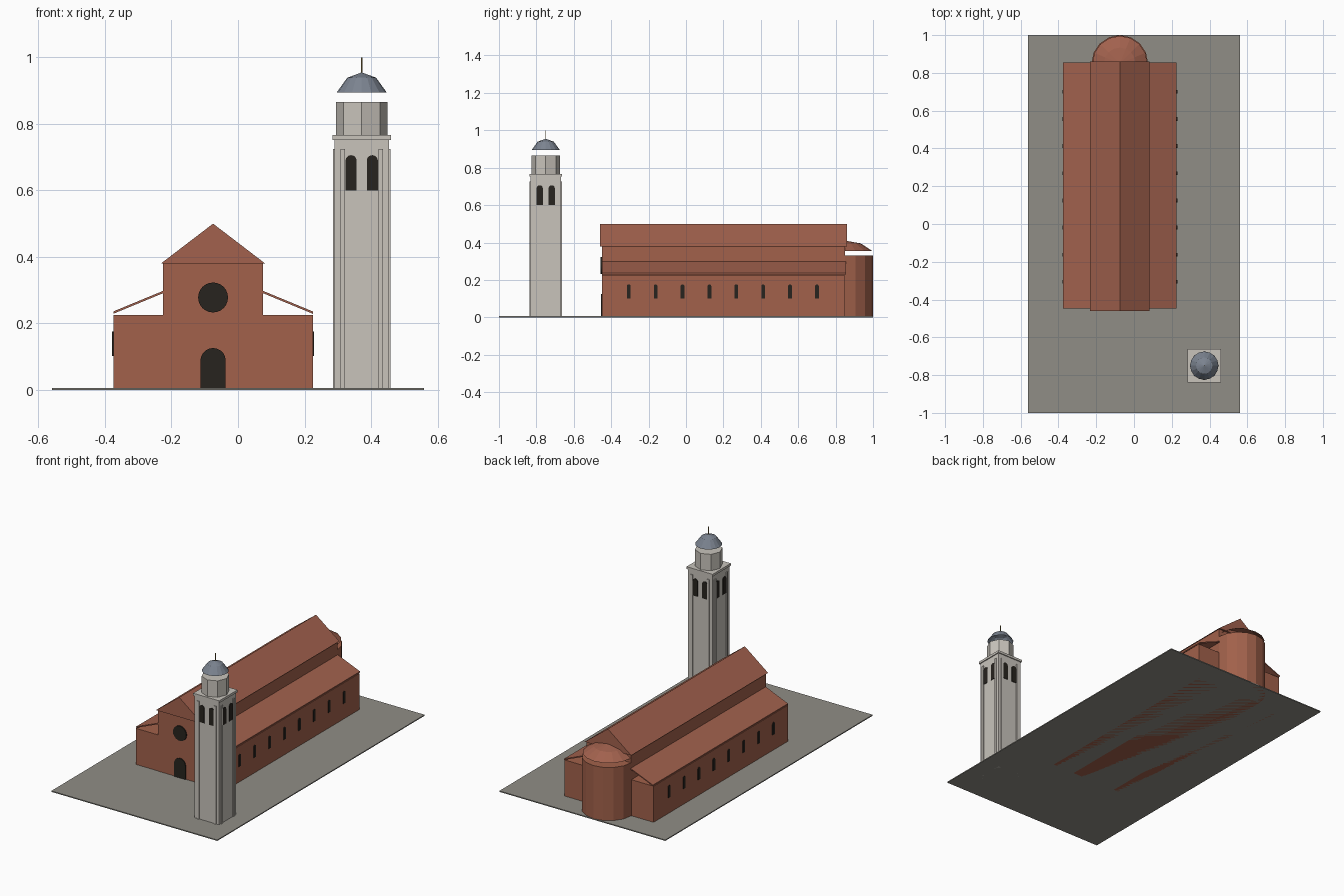
import bpy, bmesh, math
from mathutils import Matrix, Vector

if "Cube" in bpy.data.objects:
    bpy.data.objects.remove(bpy.data.objects["Cube"])


def material(name, rgb):
    m = bpy.data.materials.new(name)
    m.diffuse_color = (*rgb, 1)
    m.use_nodes = True
    m.node_tree.nodes["Principled BSDF"].inputs["Base Color"].default_value = m.diffuse_color
    return m


BRICK = material("brick", (0.36, 0.12, 0.07))
TILE = material("roof_tile", (0.36, 0.12, 0.075))
STONE = material("stone", (0.58, 0.55, 0.50))
LEAD = material("lead", (0.20, 0.23, 0.28))
DARK = material("dark_opening", (0.02, 0.017, 0.013))
PAVING = material("paving", (0.28, 0.27, 0.24))
METAL = material("gilt_metal", (0.35, 0.25, 0.08))


def finish(name, bm, mat, matrix=None):
    bmesh.ops.recalc_face_normals(bm, faces=bm.faces)
    me = bpy.data.meshes.new(name)
    bm.to_mesh(me)
    bm.free()
    me.materials.append(mat)
    ob = bpy.data.objects.new(name, me)
    bpy.context.collection.objects.link(ob)
    if matrix:
        ob.matrix_world = matrix
    return ob


def box(name, lo, hi, mat, matrix=None):
    lo, hi = Vector(lo), Vector(hi)
    bm = bmesh.new()
    bmesh.ops.create_cube(bm, size=1, matrix=Matrix.Translation((lo + hi) / 2)
                          @ Matrix.Diagonal((*(hi - lo), 1)))
    return finish(name, bm, mat, matrix)


def prism(name, profile, y0, y1, mat, matrix=None):
    """Extrude an x-z profile along y."""
    bm = bmesh.new()
    face = bm.faces.new([bm.verts.new((x, y0, z)) for x, z in profile])
    out = bmesh.ops.extrude_face_region(bm, geom=[face])
    bmesh.ops.translate(bm, vec=(0, y1 - y0, 0),
                        verts=[v for v in out["geom"] if isinstance(v, bmesh.types.BMVert)])
    return finish(name, bm, mat, matrix)


def cylinder(name, x, y, z0, z1, r, sides, mat):
    bm = bmesh.new()
    bmesh.ops.create_cone(bm, cap_ends=True, segments=sides, radius1=r, radius2=r, depth=z1 - z0,
                          matrix=Matrix.Translation((x, y, (z0 + z1) / 2)))
    return finish(name, bm, mat)


def dome(name, x, y, z, r, h, mat):
    """Open cap: the top two rings of a coarse sphere centred at z."""
    bm = bmesh.new()
    bmesh.ops.create_uvsphere(bm, u_segments=16, v_segments=6, radius=1)
    bmesh.ops.delete(bm, geom=[v for v in bm.verts if v.co.z < 0.4], context='VERTS')
    bm.transform(Matrix.Translation((x, y, z)) @ Matrix.Diagonal((r, r, h, 1)))
    return finish(name, bm, mat)


def arch(cx, w, z0, z1, n=10):
    r = w / 2
    return [(cx - r, z0), (cx + r, z0)] + [
        (cx + r * math.cos(math.pi * i / n), z1 - r + r * math.sin(math.pi * i / n))
        for i in range(n + 1)]


# Ground slab
box("ground", (-0.56, -1, 0), (0.56, 1, 0.006), PAVING)

# Nave with gabled roof
CX = -0.075
box("nave", (CX - 0.15, -0.45, 0), (CX + 0.15, 0.85, 0.38), BRICK)
prism("nave_roof", [(CX - 0.157, 0.38), (CX + 0.157, 0.38), (CX, 0.50)], -0.46, 0.86, TILE)

# Aisles with lean-to roofs and side windows
for side, s in (("left", -1), ("right", 1)):
    xi, xo = CX + s * 0.15, CX + s * 0.30
    box(side + "_aisle", (min(xi, xo), -0.448, 0), (max(xi, xo), 0.848, 0.226), BRICK)
    prism(side + "_aisle_roof", [(xo, 0.229), (xi, 0.291), (xi, 0.298), (xo, 0.236)],
          -0.448, 0.855, TILE)
    for i in range(8):
        m = Matrix.Translation((xo, -0.306 + i * 0.1437, 0)) @ Matrix.Rotation(s * math.pi / 2, 4, 'Z')
        prism(f"{side}_aisle_window_{i}", arch(0, 0.02, 0.102, 0.176), -0.004, 0.004, DARK, m)

# Facade door and round window
prism("door", arch(CX, 0.076, 0.006, 0.126), -0.455, -0.445, DARK)
prism("round_window", [(CX + 0.045 * math.cos(math.tau * i / 24), 0.278 + 0.045 * math.sin(math.tau * i / 24))
                       for i in range(24)], -0.456, -0.445, DARK)

# Apse and its raised half dome
cylinder("apse", CX, 0.85, 0, 0.33, 0.15, 16, BRICK)
dome("apse_dome", CX, 0.85, 0.30, 0.168, 0.11, TILE)

# Bell tower
TX, TY = 0.372, -0.75
box("tower_shaft", (TX - 0.082, TY - 0.082, 0), (TX + 0.082, TY + 0.082, 0.752), STONE)
box("tower_cornice", (TX - 0.088, TY - 0.088, 0.752), (TX + 0.088, TY + 0.088, 0.766), STONE)
for k in range(4):
    m = Matrix.Translation((TX, TY, 0)) @ Matrix.Rotation(k * math.pi / 2, 4, 'Z')
    for j, s in enumerate((-1, 1)):
        box(f"tower_pilaster_{k}_{j}", (s * 0.057 - 0.007, -0.087, 0),
            (s * 0.057 + 0.007, -0.08, 0.725), STONE, m)
        prism(f"belfry_opening_{k}_{j}", arch(s * 0.032, 0.033, 0.60, 0.706),
              -0.085, -0.078, DARK, m)

# Octagonal drum, dome and finial
cylinder("tower_drum", TX, TY, 0.766, 0.866, 0.077, 8, STONE)
dome("tower_dome", TX, TY, 0.835, 0.0866, 0.12, LEAD)
cylinder("finial", TX, TY, 0.945, 1.0, 0.0025, 6, METAL)
